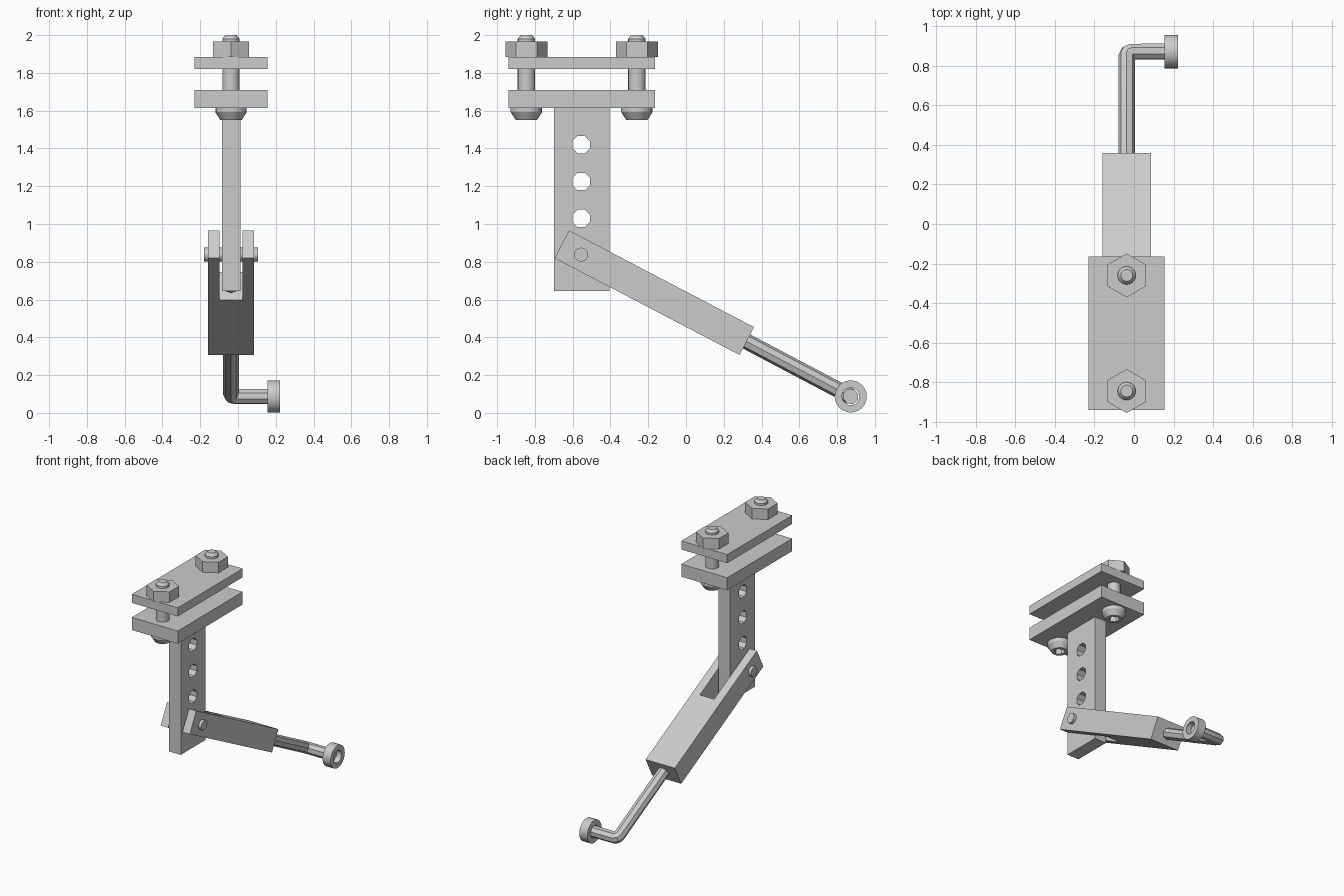
import bpy, bmesh, math
from mathutils import Matrix, Vector

cube = bpy.data.objects.get("Cube")
if cube:
    bpy.data.objects.remove(cube)

CX = -0.037                      # shared centre line
BOLT_Y = (-0.845, -0.26)
TILT = math.radians(-27.6)

steel = bpy.data.materials.new("plain grey steel")
steel.use_nodes = True
GREY = (0.6, 0.6, 0.6, 1)
steel.diffuse_color = GREY
steel.node_tree.nodes["Principled BSDF"].inputs["Base Color"].default_value = GREY


def finish(name, bm, smooth=False):
    bmesh.ops.recalc_face_normals(bm, faces=bm.faces)
    mesh = bpy.data.meshes.new(name)
    bm.to_mesh(mesh)
    bm.free()
    obj = bpy.data.objects.new(name, mesh)
    bpy.context.collection.objects.link(obj)
    mesh.materials.append(steel)
    if smooth:
        smooth_object(obj)
    return obj


def activate(obj):
    bpy.ops.object.select_all(action="DESELECT")
    obj.select_set(True)
    bpy.context.view_layer.objects.active = obj


def smooth_object(obj):
    activate(obj)
    bpy.ops.object.shade_smooth_by_angle(angle=math.radians(32))


def box(name, x, y, z):
    bm = bmesh.new()
    bmesh.ops.create_cube(bm, size=1)
    for v in bm.verts:
        v.co = [lo + (c + 0.5) * (hi - lo) for c, (lo, hi) in zip(v.co, (x, y, z))]
    return finish(name, bm)


def rod(name, start, end, radius, sides, turn=0.0, smooth=True):
    """Straight prism with regular section between two points."""
    start, end = Vector(start), Vector(end)
    axis = end - start
    place = Matrix.Translation((start + end) / 2) @ axis.to_track_quat("Z", "Y").to_matrix().to_4x4()
    bm = bmesh.new()
    bmesh.ops.create_cone(bm, cap_ends=True, segments=sides, radius1=radius, radius2=radius,
                          depth=axis.length, matrix=place @ Matrix.Rotation(turn, 4, "Z"))
    return finish(name, bm, smooth)


def lathe(name, profile, place, sides=20):
    """Revolve (radius, height) points about local z."""
    bm = bmesh.new()
    verts = [bm.verts.new((r, 0, h)) for r, h in profile]
    edges = [bm.edges.new(pair) for pair in zip(verts, verts[1:])]
    bmesh.ops.spin(bm, geom=verts + edges, axis=(0, 0, 1), cent=(0, 0, 0),
                   angle=math.tau, steps=sides, use_merge=True)
    bmesh.ops.remove_doubles(bm, verts=bm.verts, dist=0.0005)
    bm.transform(place)
    return finish(name, bm, True)


def cut(obj, cutter):
    mod = obj.modifiers.new("cut", "BOOLEAN")
    mod.operation, mod.solver, mod.object = "DIFFERENCE", "EXACT", cutter
    activate(obj)
    bpy.ops.object.modifier_apply(modifier=mod.name)
    bpy.data.objects.remove(cutter)


# Clamp plates
box("upper_plate", (CX - 0.192, CX + 0.192), (-0.94, -0.165), (1.82, 1.885))
box("lower_plate", (CX - 0.192, CX + 0.192), (-0.94, -0.165), (1.615, 1.71))

# Clamp bolts with socket heads underneath, and hex nuts on top
bolt_profile = [(0, 1.55), (0.056, 1.55), (0.083, 1.592), (0.083, 1.615), (0.046, 1.615),
                (0.046, 1.98), (0.03, 2.0), (0, 2.0)]
for label, y in zip(("front", "back"), BOLT_Y):
    bolt = lathe(label + "_bolt", bolt_profile, Matrix.Translation((CX, y, 0)))
    cut(bolt, rod("socket", (CX, y, 1.5), (CX, y, 1.59), 0.038, 6, smooth=False))
    smooth_object(bolt)
    nut = rod(label + "_nut", (CX, y, 1.885), (CX, y, 1.965), 0.111, 6, smooth=False)

# Upright bar with adjustment holes
bar = box("upright_bar", (CX - 0.049, CX + 0.049), (-0.7, -0.405), (0.645, 1.615))
for z in (1.03, 1.225, 1.42):
    cut(bar, rod("hole", (CX - 0.2, -0.555, z), (CX + 0.2, -0.555, z), 0.05, 8,
                 math.pi / 8, smooth=False))

# Forked arm: U-shaped outline extruded, then tilted
LENGTH, HALF, SLOT, DEPTH, THICK = 1.105, 0.122, 0.06, 0.476, 0.166
outline = [(-HALF, 0), (-SLOT, 0), (-SLOT, DEPTH), (SLOT, DEPTH), (SLOT, 0),
           (HALF, 0), (HALF, LENGTH), (-HALF, LENGTH)]
arm_place = Matrix.Translation((CX, -0.6575, 0.8925)) @ Matrix.Rotation(TILT, 4, "X")
bm = bmesh.new()
face = bm.faces.new([bm.verts.new((x, l, -THICK / 2)) for x, l in outline])
grown = bmesh.ops.extrude_face_region(bm, geom=[face])["geom"]
bmesh.ops.translate(bm, vec=(0, 0, THICK),
                    verts=[g for g in grown if isinstance(g, bmesh.types.BMVert)])
bm.transform(arm_place)
finish("forked_arm", bm)

# Pivot pin
rod("pivot_pin", (CX - 0.144, -0.555, 0.838), (CX + 0.144, -0.555, 0.838), 0.037, 16)

# Bent rod, from inside the fork to the end cap
start = arm_place @ Vector((0, DEPTH - 0.015, 0))
corner = Vector((CX, 0.872, 0.087))
along = (corner - start).normalized()
side = Vector((1, 0, 0))
path = [start, corner - along * 0.025, corner + (side - along) * 0.007,
        corner + side * 0.025, Vector((0.185, corner.y, corner.z))]
curve = bpy.data.curves.new("bent_rod", "CURVE")
curve.dimensions = "3D"
curve.bevel_depth = 0.042
curve.bevel_resolution = 2
curve.use_fill_caps = True
spline = curve.splines.new("POLY")
spline.points.add(len(path) - 1)
for point, co in zip(spline.points, path):
    point.co = (*co, 1)
curve.materials.append(steel)
bent_rod = bpy.data.objects.new("bent_rod", curve)
bpy.context.collection.objects.link(bent_rod)
activate(bent_rod)
bpy.ops.object.convert(target="MESH")
smooth_object(bpy.context.view_layer.objects.active)

# End cap ring around the rod tip
ring = [(0.046, 0.155), (0.085, 0.155), (0.085, 0.222), (0.046, 0.222), (0.046, 0.155)]
lathe("end_cap", ring, Matrix.Translation((0, corner.y, corner.z)) @ Matrix.Rotation(math.pi / 2, 4, "Y"), 24)
